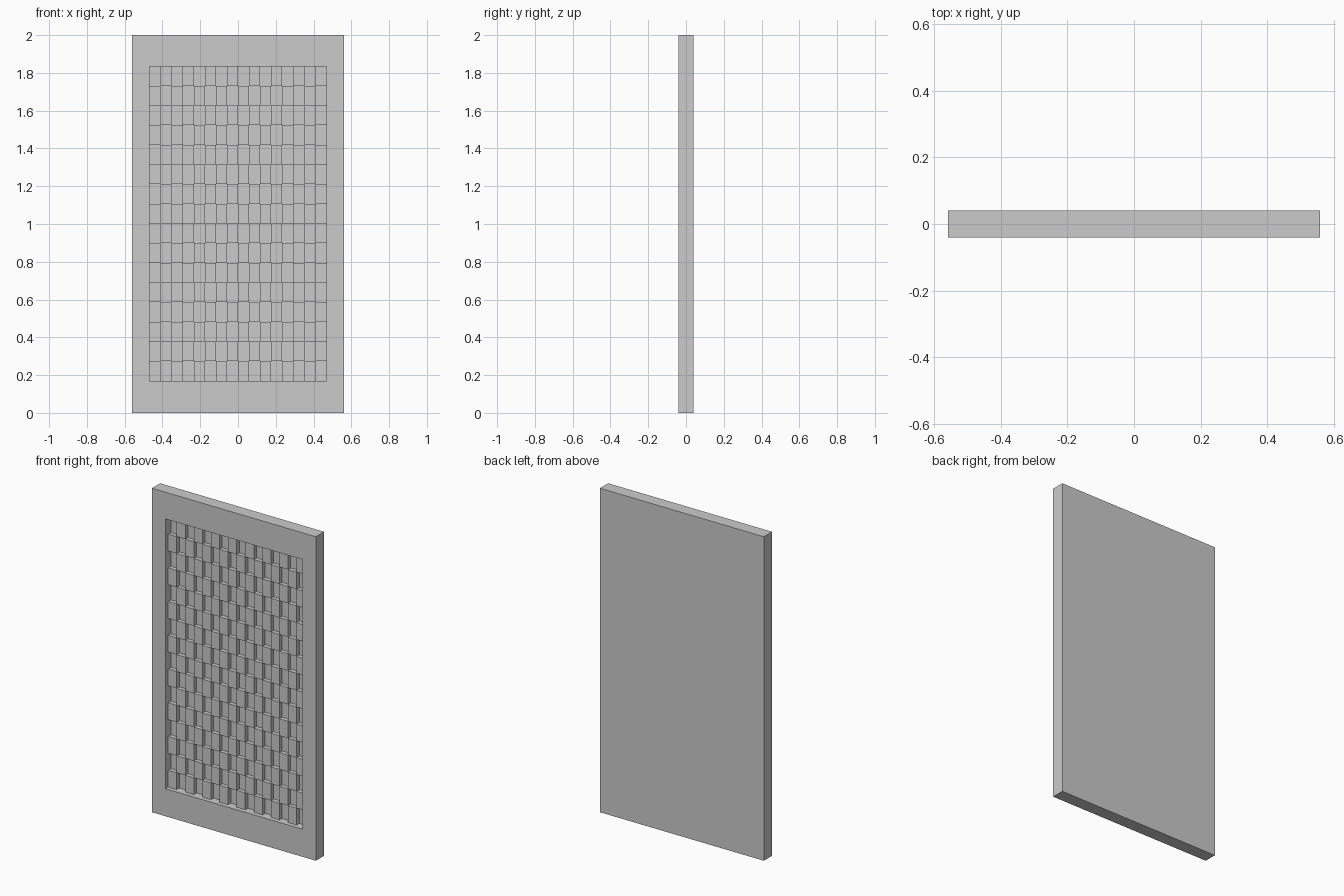
import bpy, bmesh
from mathutils import Matrix, Vector
from math import radians

if "Cube" in bpy.data.objects:
    bpy.data.objects.remove(bpy.data.objects["Cube"])

W, D, H = 1.12, 0.08, 2.0
X, Z0, Z1 = 0.468, 0.17, 1.835      # recessed opening
N = 16                              # cells each way
DEEP, RAISED = 0.013, -0.013        # y of low and high cells


def finish(bm, name):
    me = bpy.data.meshes.new(name)
    bm.to_mesh(me)
    bm.free()
    ob = bpy.data.objects.new(name, me)
    bpy.context.collection.objects.link(ob)
    return ob


# Slab with a rectangular recess in the front
bm = bmesh.new()
bmesh.ops.create_cube(bm, size=1, matrix=Matrix.Translation((0, 0, H / 2)) @ Matrix.Diagonal((W, D, H, 1)))
bm.normal_update()
front = next(f for f in bm.faces if f.normal.y < -0.9)
bmesh.ops.inset_region(bm, faces=[front], thickness=0.05)
for v in front.verts:
    v.co = Vector((X if v.co.x > 0 else -X, -D / 2, Z1 if v.co.z > H / 2 else Z0))
floor = bmesh.ops.extrude_discrete_faces(bm, faces=[front])["faces"][0]
for v in floor.verts:
    v.co.y = DEEP
bmesh.ops.delete(bm, geom=[floor], context='FACES_ONLY')
finish(bm, "panel_frame")

# Checkerboard relief filling the recess
bm = bmesh.new()
zc, zh = (Z0 + Z1) / 2, Z1 - Z0
bmesh.ops.create_grid(bm, x_segments=N, y_segments=N, size=0.5,
                      matrix=Matrix.Translation((0, DEEP, zc)) @ Matrix.Rotation(radians(90), 4, 'X')
                      @ Matrix.Diagonal((2 * X, zh, 1, 1)))


def is_high(f):
    c = f.calc_center_median()
    col = int((c.x + X) / (2 * X) * N)
    row = int((Z1 - c.z) / zh * N)
    return (col + row) % 2 == 1


high = [f for f in bm.faces if is_high(f)]
tops = bmesh.ops.extrude_discrete_faces(bm, faces=high)["faces"]
bmesh.ops.translate(bm, vec=(0, RAISED - DEEP, 0), verts=list({v for f in tops for v in f.verts}))

# Drop block sides that lie against the recess walls
hidden = []
for f in bm.faces:
    c = f.calc_center_median()
    if abs(c.x) > X - 1e-4 or abs(c.z - zc) > zh / 2 - 1e-4:
        hidden.append(f)
bmesh.ops.delete(bm, geom=hidden, context='FACES')
finish(bm, "checker_relief")
